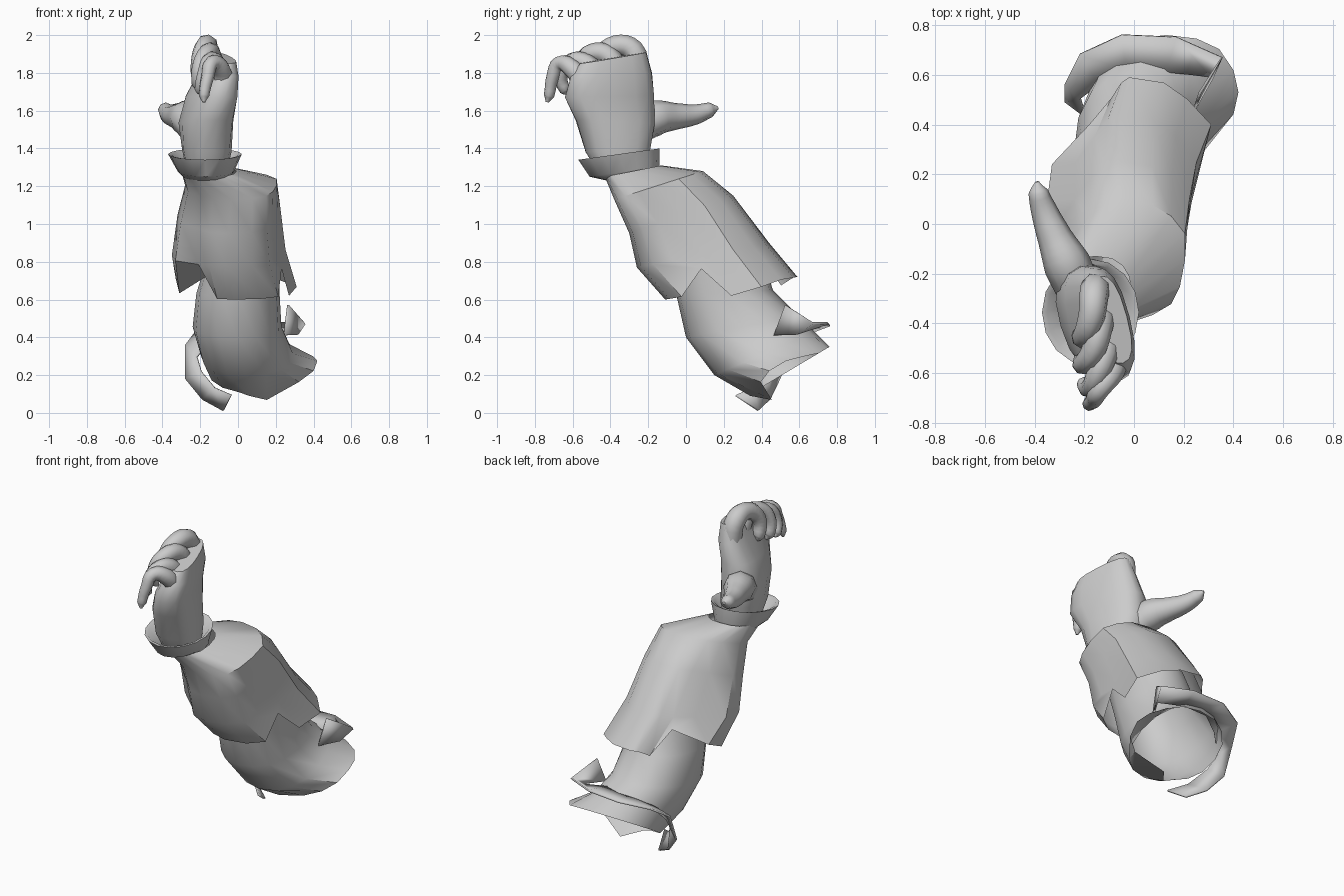
import bpy, bmesh, math
from mathutils import Vector

cube = bpy.data.objects.get("Cube")
if cube:
    bpy.data.objects.remove(cube, do_unlink=True)

grey = bpy.data.materials.new("plain_grey")
grey.use_nodes = True
COLOUR = (0.6, 0.6, 0.6, 1)
grey.diffuse_color = COLOUR
grey.node_tree.nodes["Principled BSDF"].inputs["Base Color"].default_value = COLOUR


def finish(obj, angle):
    bpy.ops.object.select_all(action='DESELECT')
    obj.select_set(True)
    bpy.context.view_layer.objects.active = obj
    bpy.ops.object.shade_smooth_by_angle(angle=math.radians(angle))


def oval(centre, side, back, n=16, power=1.0):
    """Closed ring starting at the front; power below 1 makes it boxier."""
    soft = lambda v: math.copysign(abs(v) ** power, v)
    turns = [math.tau * k / n for k in range(n)]
    return [centre + side * soft(math.sin(t)) - back * soft(math.cos(t)) for t in turns]


def sleeve_ring(fy, fz, by, bz, x0, x1, power=0.9):
    """Ring through a front point, a back point and two side limits."""
    centre = Vector(((x0 + x1) / 2, (fy + by) / 2, (fz + bz) / 2))
    return oval(centre, Vector(((x1 - x0) / 2, 0, 0)),
                Vector((0, (by - fy) / 2, (bz - fz) / 2)), power=power)


def loft(name, rings, caps=False, closed=True, angle=40):
    bm = bmesh.new()
    rows = [[bm.verts.new(p) for p in ring] for ring in rings]
    n = len(rows[0])
    for low, high in zip(rows, rows[1:]):
        for k in range(n if closed else n - 1):
            j = (k + 1) % n
            bm.faces.new((low[k], low[j], high[j], high[k]))
    if caps:
        bm.faces.new(rows[0])
        bm.faces.new(rows[-1])
    bmesh.ops.recalc_face_normals(bm, faces=bm.faces)
    mesh = bpy.data.meshes.new(name)
    bm.to_mesh(mesh)
    bm.free()
    mesh.materials.append(grey)
    obj = bpy.data.objects.new(name, mesh)
    bpy.context.collection.objects.link(obj)
    finish(obj, angle)
    return obj


def digit(name, points, radii):
    """Rounded tapering tube through the joints of a finger."""
    curve = bpy.data.curves.new(name + "_path", 'CURVE')
    curve.dimensions = '3D'
    curve.bevel_depth = 1
    curve.bevel_resolution = 2
    curve.resolution_u = 4
    curve.use_fill_caps = True
    spline = curve.splines.new('BEZIER')
    spline.bezier_points.add(len(points) - 1)
    for bp, p, r in zip(spline.bezier_points, points, radii):
        bp.co, bp.radius = p, r
        bp.handle_left_type = bp.handle_right_type = 'AUTO'
    helper = bpy.data.objects.new(name + "_path", curve)
    bpy.context.collection.objects.link(helper)
    bpy.context.view_layer.update()
    mesh = bpy.data.meshes.new_from_object(
        helper.evaluated_get(bpy.context.evaluated_depsgraph_get()))
    bpy.data.objects.remove(helper, do_unlink=True)
    mesh.materials.clear()
    mesh.materials.append(grey)
    obj = bpy.data.objects.new(name, mesh)
    bpy.context.collection.objects.link(obj)
    finish(obj, 60)


# Outer sleeve, flattened at its corners on the thumb side
outer = [sleeve_ring(*r, power=.82) for r in (
    (-.43, 1.25, -.13, 1.31, -.30, -.01),
    (-.38, 1.13, .09, 1.28, -.28, .21),
    (-.30, .95, .25, 1.15, -.32, .22),
    (-.26, .77, .44, .90, -.35, .24),
    (-.11, .60, .59, .72, -.33, .29))]
corners = {3: -.04, 4: -.02, 5: .04, 9: .11, 10: .16, 11: .13, 14: .09, 15: .05}
for row, ring in enumerate(outer):
    for k, shift in corners.items():
        ring[k].x += shift * row / 4
# Notched hem
for k, lift in {3: .13, 4: -.04, 5: -.02, 10: -.03, 11: .14, 12: .05, 14: .11}.items():
    outer[-1][k].z += lift
loft("outer_sleeve", outer)

# Inner sleeve, flared at its open end
inner = [sleeve_ring(*r) for r in (
    (-.10, .80, .40, .85, -.16, .22),
    (-.05, .62, .46, .65, -.22, .22),
    (.00, .40, .60, .51, -.24, .23),
    (.15, .20, .68, .43, -.20, .29),
    (.34, .10, .76, .35, -.16, .42))]
inner[-1][0] += Vector((-.07, 0, -.01))
inner[-1][1] += Vector((-.10, .10, -.04))
inner[-1][2] += Vector((-.02, 0, .03))
for k, lift in {3: .05, 4: .05, 5: .02}.items():
    inner[-1][k] += Vector((0, -.02, lift))
loft("inner_sleeve", inner)

# Flared cuff with a turned-in lip
loft("cuff", [sleeve_ring(*r, power=1) for r in (
    (-.42, 1.23, -.15, 1.27, -.29, -.04),
    (-.51, 1.25, -.14, 1.31, -.32, -.02),
    (-.57, 1.34, -.14, 1.40, -.37, .02),
    (-.55, 1.34, -.16, 1.39, -.35, .00),
    (-.47, 1.27, -.19, 1.31, -.28, -.07))])

# Strap looping around the open end: centre and half width at each step
strap = (((.25, .50, .49), (.01, .03, .08)),
         ((.33, .63, .45), (.02, .04, .03)),
         ((.15, .68, .47), (.02, .07, .01)),
         ((-.04, .69, .46), (-.01, .07, .01)),
         ((-.18, .62, .42), (-.04, .06, .02)),
         ((-.25, .53, .33), (-.03, .03, .03)),
         ((-.24, .46, .20), (-.04, .03, -.02)),
         ((-.16, .39, .10), (-.03, .05, -.03)),
         ((-.06, .32, .05), (-.02, .06, -.04)))
band = loft("strap", [[Vector(c) - Vector(w), Vector(c) + Vector(w)] for c, w in strap],
            closed=False)
thick = band.modifiers.new("thickness", 'SOLIDIFY')
thick.thickness = 0.012

# Palm: thumb-side edge, little-finger edge and half thickness, going up
palm = []
for near, far, half in (
        ((-.19, -.21, 1.27), (-.14, -.45, 1.25), .10),
        ((-.20, -.19, 1.40), (-.13, -.53, 1.38), .125),
        ((-.23, -.17, 1.53), (-.11, -.58, 1.55), .13),
        ((-.21, -.17, 1.68), (-.07, -.64, 1.67), .115),
        ((-.16, -.18, 1.80), (-.05, -.61, 1.78), .09),
        ((-.14, -.21, 1.91), (-.045, -.56, 1.85), .065)):
    near, far = Vector(near), Vector(far)
    across = (near - far) / 2
    side = across.cross(Vector((0, 0, 1))).normalized() * half
    palm.append(oval((near + far) / 2, side, across, 16, .8))
loft("palm", palm, caps=True)

# Curled fingers
digit("index_finger", ((-.15, -.25, 1.80), (-.16, -.28, 1.92), (-.17, -.37, 1.945),
                       (-.20, -.45, 1.88), (-.21, -.44, 1.77), (-.20, -.42, 1.74)),
      (.06, .06, .055, .047, .037, .008))
digit("middle_finger", ((-.13, -.36, 1.79), (-.14, -.41, 1.89), (-.16, -.50, 1.905),
                        (-.20, -.56, 1.84), (-.21, -.55, 1.74), (-.20, -.53, 1.71)),
      (.06, .056, .049, .042, .035, .008))
digit("ring_finger", ((-.11, -.46, 1.77), (-.12, -.53, 1.85), (-.15, -.61, 1.86),
                      (-.18, -.66, 1.79), (-.20, -.64, 1.71), (-.20, -.62, 1.69)),
      (.055, .053, .044, .037, .03, .008))
digit("little_finger", ((-.08, -.54, 1.74), (-.09, -.60, 1.82), (-.14, -.67, 1.85),
                        (-.16, -.705, 1.78), (-.18, -.725, 1.68), (-.18, -.735, 1.645)),
      (.055, .05, .04, .034, .028, .008))

# Outstretched thumb
digit("thumb", ((-.22, -.27, 1.50), (-.27, -.16, 1.56), (-.32, -.05, 1.57),
                (-.36, .05, 1.58), (-.385, .13, 1.605), (-.39, .17, 1.615)),
      (.09, .095, .07, .054, .04, .008))
